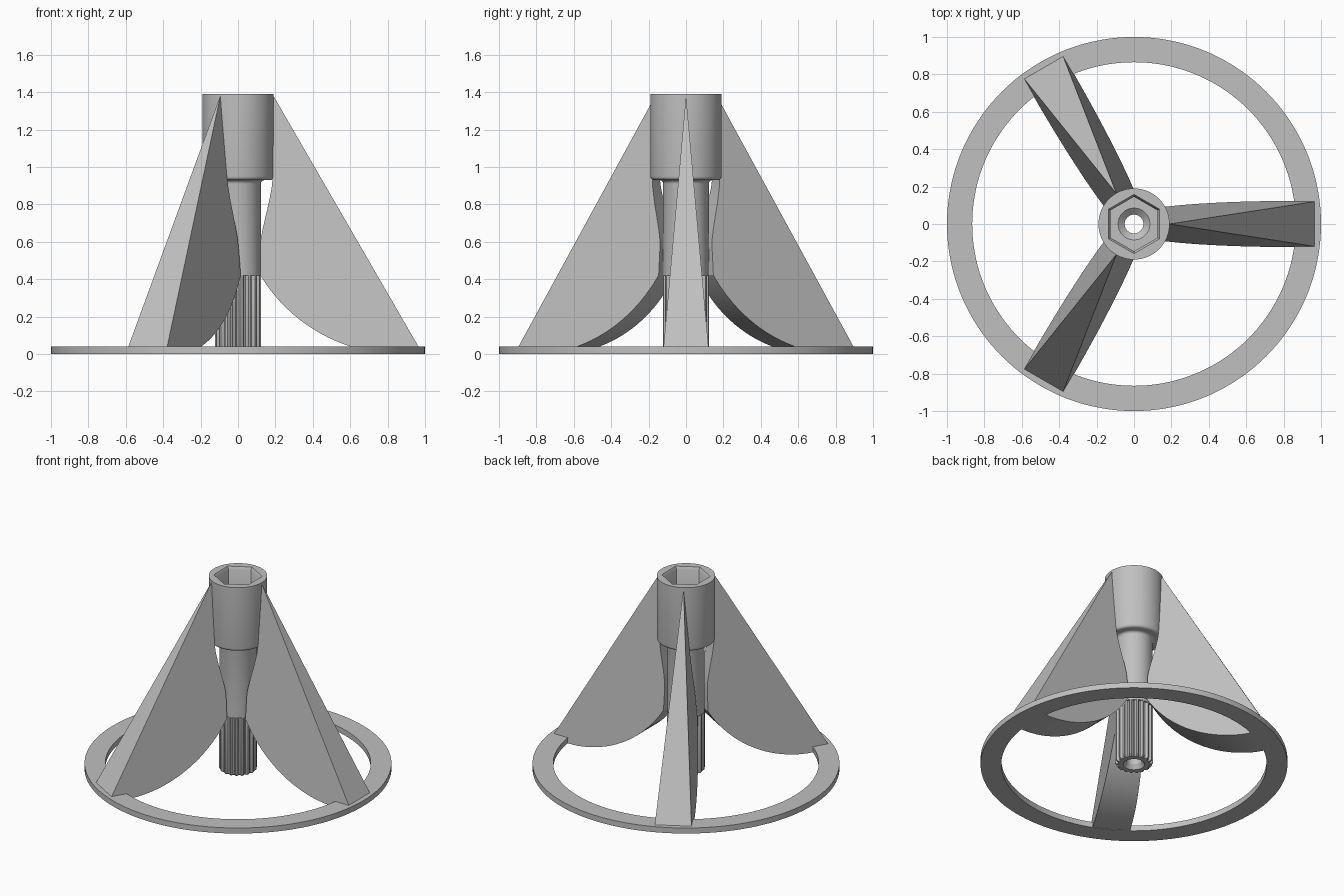
import bpy, bmesh
from math import pi, sin, cos, sqrt, radians

if "Cube" in bpy.data.objects:
    bpy.data.objects.remove(bpy.data.objects["Cube"], do_unlink=True)

GREY = (0.53, 0.53, 0.53, 1.0)
grey = bpy.data.materials.new("plain_grey")
grey.use_nodes = True
grey.diffuse_color = GREY
grey.node_tree.nodes["Principled BSDF"].inputs["Base Color"].default_value = GREY


def finish(name, bm):
    """Turn a bmesh into a smooth object that keeps sharp edges."""
    bmesh.ops.remove_doubles(bm, verts=bm.verts, dist=1e-5)
    bmesh.ops.recalc_face_normals(bm, faces=bm.faces)
    mesh = bpy.data.meshes.new(name)
    bm.to_mesh(mesh)
    bm.free()
    mesh.materials.append(grey)
    mesh.shade_smooth()
    mesh.set_sharp_from_angle(angle=radians(30))
    obj = bpy.data.objects.new(name, mesh)
    bpy.context.collection.objects.link(obj)
    return obj


# Section shapes: radius for point i out of STEPS
STEPS = 144
TEETH = 18


def circle(r):
    return lambda i: r


def hexagon(apothem):
    def radius(i):
        a = (2 * pi * i / STEPS + pi / 6) % (pi / 3) - pi / 6
        return apothem / cos(a)
    return radius


def splined(r, depth):
    per_tooth = STEPS // TEETH

    def radius(i):
        wave = cos(2 * pi * (i % per_tooth) / per_tooth)
        return r - depth * min(1, max(0, 0.5 - wave))
    return radius


def closed_loft(name, sections):
    """Skin a closed loop of (section, height) rings around the z axis."""
    bm = bmesh.new()
    rings = []
    for section, z in sections:
        ring = []
        for i in range(STEPS):
            a = 2 * pi * i / STEPS
            ring.append(bm.verts.new((section(i) * cos(a), section(i) * sin(a), z)))
        rings.append(ring)
    for k, low in enumerate(rings):
        high = rings[(k + 1) % len(rings)]
        for i in range(STEPS):
            j = (i + 1) % STEPS
            bm.faces.new((low[i], low[j], high[j], high[i]))
    return finish(name, bm)


# Base ring
closed_loft("base_ring", [(circle(0.865), 0), (circle(1), 0),
                          (circle(1), 0.04), (circle(0.865), 0.04)])

# Hub: splined foot, plain shaft, barrel with hexagonal socket, through bore
SHAFT, BARREL, TOP = 0.122, 0.19, 1.39
hub = [(circle(0.05), 0.03), (circle(0.07), 0),
       (splined(0.112, 0.012), 0), (splined(0.124, 0.016), 0.012),
       (splined(0.124, 0.016), 0.42), (circle(SHAFT), 0.42),
       (circle(SHAFT), 0.91)]
for k in range(1, 5):                      # fillet under the barrel
    a = k * pi / 8
    hub.append((circle(SHAFT + 0.02 * (1 - cos(a))), 0.91 + 0.02 * sin(a)))
for k in range(5):                         # rounded lower barrel edge
    a = k * pi / 8
    hub.append((circle(BARREL - 0.02 + 0.02 * sin(a)), 0.95 - 0.02 * cos(a)))
hub += [(circle(BARREL), TOP), (hexagon(0.137), TOP), (hexagon(0.126), TOP - 0.02),
        (hexagon(0.126), 1.05), (circle(0.085), 1.05), (circle(0.05), 1.02)]
closed_loft("hub", hub)

# Fin profile in radius and height, starting at the outer foot
APEX = 1.385
CX, R = 0.865, 0.87
profile = [(0.965, 0.002), (0.965, 0.04), (0.187, APEX), (0.17, 1.3), (0.17, 1.05),
           (0.188, 0.97), (0.18, 0.89), (0.165, 0.81), (0.147, 0.735),
           (0.13, 0.66), (0.121, 0.61), (0.119, 0.56)]
for k in range(21):                        # arched underside
    a = radians(59) * (1 - k / 20)
    profile.append((CX - R * sin(a), max(0.002, R - R * cos(a))))


def half_width(z):
    return 0.12 * (APEX - z) / (APEX - 0.04)


def make_fin(name, angle):
    bm = bmesh.new()
    sides = []
    for s in (-1, 1):
        sides.append([bm.verts.new((x, s * half_width(z), z)) for x, z in profile])
        bm.faces.new(sides[-1])
    left, right = sides
    for i in range(len(profile)):
        j = (i + 1) % len(profile)
        bm.faces.new((left[i], left[j], right[j], right[i]))
    fin = finish(name, bm)
    fin.rotation_euler.z = angle


for n, label in enumerate(("left_fin", "back_right_fin", "front_right_fin")):
    make_fin(label, n * 2 * pi / 3)
